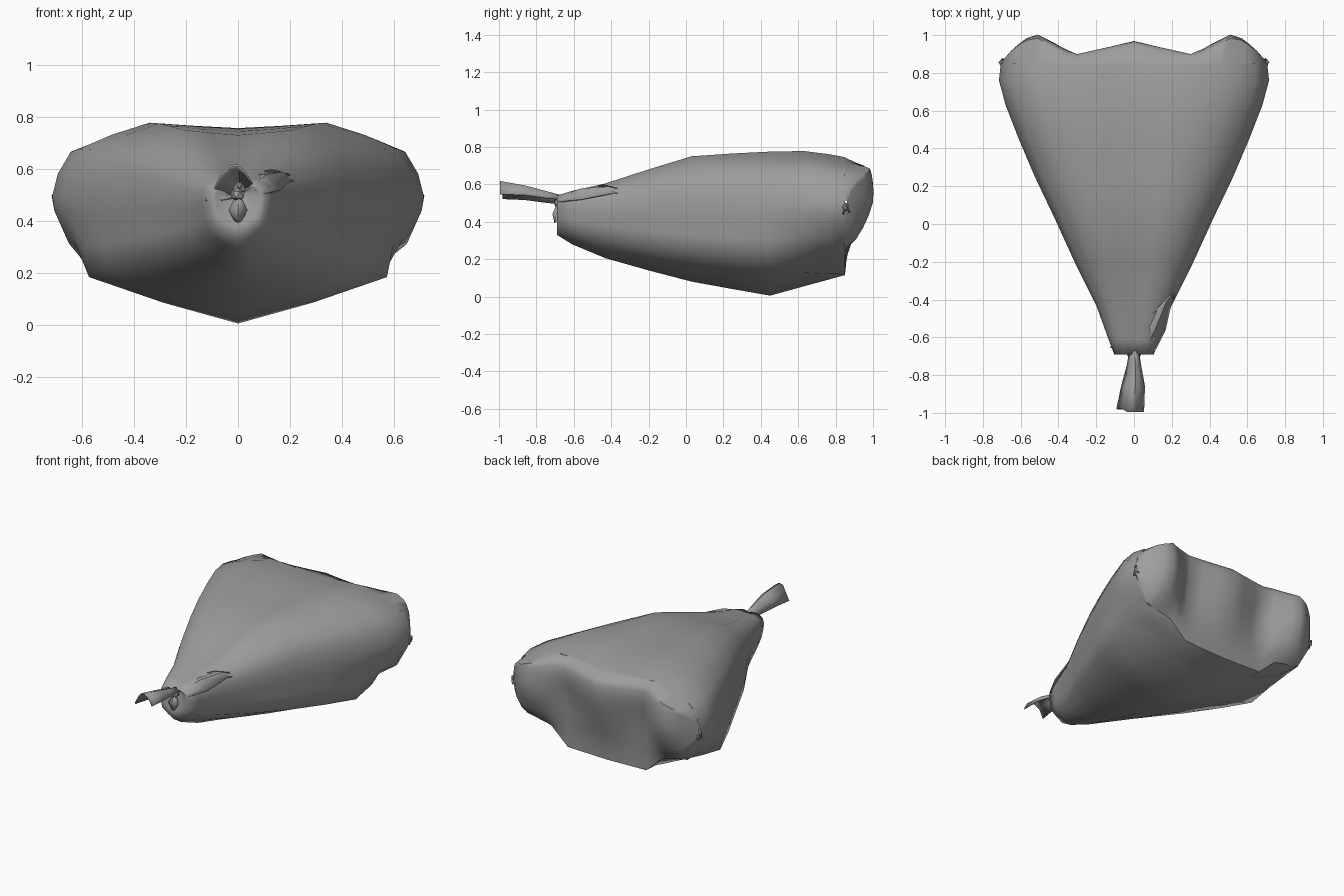
import bpy, bmesh, math
from mathutils import Vector

if "Cube" in bpy.data.objects:
    bpy.data.objects.remove(bpy.data.objects["Cube"])

cloth = bpy.data.materials.new("grey_cloth")
cloth.diffuse_color = (0.34, 0.34, 0.34, 1)
cloth.use_nodes = True
cloth.node_tree.nodes["Principled BSDF"].inputs["Base Color"].default_value = cloth.diffuse_color


def make(name, verts, faces, angle=60, thick=0):
    me = bpy.data.meshes.new(name)
    me.from_pydata(verts, [], faces)
    ob = bpy.data.objects.new(name, me)
    bpy.context.collection.objects.link(ob)
    me.materials.append(cloth)
    bm = bmesh.new()
    bm.from_mesh(me)
    bmesh.ops.recalc_face_normals(bm, faces=bm.faces)
    bm.to_mesh(me)
    bm.free()
    if thick:
        mod = ob.modifiers.new("thickness", "SOLIDIFY")
        mod.thickness = thick
        mod.offset = 0
    bpy.ops.object.select_all(action="DESELECT")
    ob.select_set(True)
    bpy.context.view_layer.objects.active = ob
    bpy.ops.object.shade_smooth_by_angle(angle=math.radians(angle))
    return ob


def lerp(table, x):
    if x <= table[0][0]:
        return table[0][1]
    for (x0, y0), (x1, y1) in zip(table, table[1:]):
        if x <= x1:
            return y0 + (y1 - y0) * (x - x0) / (x1 - x0)
    return table[-1][1]


# Half cross-section: sideways share of the half width, height share above or below the middle
UPPER = [(0, .93), (.25, .96), (.5, 1), (.72, .84), (.9, .66), (.97, .36), (1, .06), (.99, -.1)]
ROUND = UPPER + [(.93, -.36), (.84, -.62), (.42, -.83), (0, -1)]
FULL = UPPER + [(.98, -.36), (.94, -.62), (.47, -.83), (0, -1)]
TUCKED = UPPER + [(.91, -.43), (.74, -.65), (.42, -.92), (0, -1)]
RIM = UPPER + [(.86, -.56), (.6, -.66), (.42, -.98), (0, -1)]
# Sections along the sack: y, half width, top, middle, bottom, profile
SECTIONS = [(-.65, .03, .52, .5, .48, ROUND), (-.69, .085, .535, .49, .38, ROUND),
            (-.69, .105, .54, .48, .33, ROUND), (-.61, .135, .565, .48, .28, ROUND),
            (-.43, .2, .605, .47, .205, ROUND), (-.2, .315, .68, .47, .14, FULL),
            (.03, .42, .75, .47, .08, FULL), (.25, .525, .765, .47, .04, FULL),
            (.45, .61, .775, .475, .005, FULL), (.63, .68, .778, .48, .055, ROUND),
            (.76, .715, .762, .48, .09, TUCKED), (.85, .705, .745, .48, .115, RIM)]


def ring(y, w, top, mid, bot, profile):
    half = [(px * w, y, mid + pz * ((top - mid) if pz > 0 else (mid - bot))) for px, pz in profile]
    return half + [(-x, yy, z) for x, yy, z in half[-2:0:-1]]


def skin(rows, closed):
    m = len(rows[0])
    verts = [v for r in rows for v in r]
    faces = [(k * m + i, k * m + (i + 1) % m, (k + 1) * m + (i + 1) % m, (k + 1) * m + i)
             for k in range(len(rows) - 1) for i in range(m if closed else m - 1)]
    return verts, faces


# Main sack, open at the back rim
verts, faces = skin([ring(*s) for s in SECTIONS], True)
make("sack_body", verts, faces + [tuple(range(len(ROUND) * 2 - 2))], 75)

# Back panel: two lobes and a middle ridge with a valley between, blended into the rim
LOBES = [(0, .98), (.31, .905), (.4, .95), (.51, 1.005), (.57, .985), (.64, .93), (.7, .86)]
LOW_LOBES = [(0, .95), (.3, .86), (.4, .95), (.51, 1.005), (.57, .985), (.64, .93), (.7, .86)]
BULGE = [(.11, 0), (.24, .12), (.4, .75), (.52, 1), (.64, .95), (.69, .85), (.76, .3)]
y_rim = SECTIONS[-1][0]
rim = [(x, z) for x, _, z in ring(*SECTIONS[-1])[:len(RIM)]]
top_edge, low_edge = rim[:7], rim[:6:-1] + [(rim[6][0], rim[6][1] - .01)]
half_x = [0, .1, .21, .3, .36, .42, .46, .51, .57, .61, .65, .68, .7]
rows = []
for x in [-a for a in half_x[:0:-1]] + half_x:
    a = abs(x)
    z1, z0 = lerp(top_edge, a), lerp(low_edge, a)
    row = []
    for t in (0, .04, .1, .2, .32, .45, .6, .75, .88, 1):
        z = z1 + (z0 - z1) * t
        y = y_rim
        if 0 < t < 1:
            outline = lerp([(.45, lerp(LOW_LOBES, a)), (.65, lerp(LOBES, a))], z)
            y += (outline - y_rim) * lerp(BULGE, z)
        row.append((x, y, z))
    rows.append(row)
make("sack_back", *skin(rows, False), 60)


def ribbon(name, rows, thick=.008):
    return make(name, *skin(rows, False), 40, thick)


# Gathered neck tail: an arched strip that flares towards its end
rows = []
for y, xc, w, z, rise in [(-.66, 0, .02, .505, .03), (-.75, 0, .035, .515, .045),
                          (-.86, -.005, .06, .53, .06), (-.98, -.02, .07, .535, .08)]:
    rows.append([(xc + w * t, y - .015 * (t > -.5) * (y < -.9), z + rise * (1 - t * t) + .012 * t)
                 for t in (-1, -.6, -.2, .2, .6, 1)])
ribbon("neck_tail", rows)

# Folded flap lying over the right shoulder of the neck
ribbon("shoulder_flap", [
    [(.01, -.655, .51), (.05, -.68, .53), (.1, -.69, .505)],
    [(.05, -.53, .575), (.11, -.56, .575), (.165, -.56, .52)],
    [(.13, -.44, .595), (.17, -.41, .585), (.2, -.4, .55)],
    [(.2, -.365, .575), (.205, -.36, .57), (.215, -.36, .55)]])

# Short loose ends around the knot
ribbon("left_loose_end", [[(-.01, -.66, .49), (-.01, -.66, .51)],
                          [(-.07, -.68, .48), (-.06, -.65, .505)],
                          [(-.125, -.65, .48), (-.115, -.635, .5)]])
ribbon("lower_loose_end", [[(-.01, -.675, .49), (0, -.69, .49), (.01, -.675, .49)],
                           [(-.035, -.695, .44), (0, -.71, .44), (.035, -.695, .44)],
                           [(-.012, -.695, .40), (0, -.7, .395), (.012, -.695, .40)]])


# Knots: small faceted balls
def knot(name, centre, radius):
    bm = bmesh.new()
    bmesh.ops.create_icosphere(bm, subdivisions=1, radius=radius)
    vs = [(v.co + Vector(centre))[:] for v in bm.verts]
    fs = [tuple(v.index for v in f.verts) for f in bm.faces]
    bm.free()
    return make(name, vs, fs, 30)


knot("neck_knot", (0, -.68, .5), .028)
for side, s in (("left", -1), ("right", 1)):
    knot(side + "_corner_knot", (s * .69, .85, .48), .024)
    ribbon(side + "_corner_tuft", [
        [(s * .68, .845, .46), (s * .685, .855, .48), (s * .68, .865, .46)],
        [(s * .706, .84, .44), (s * .716, .855, .5), (s * .7, .875, .45)]])
